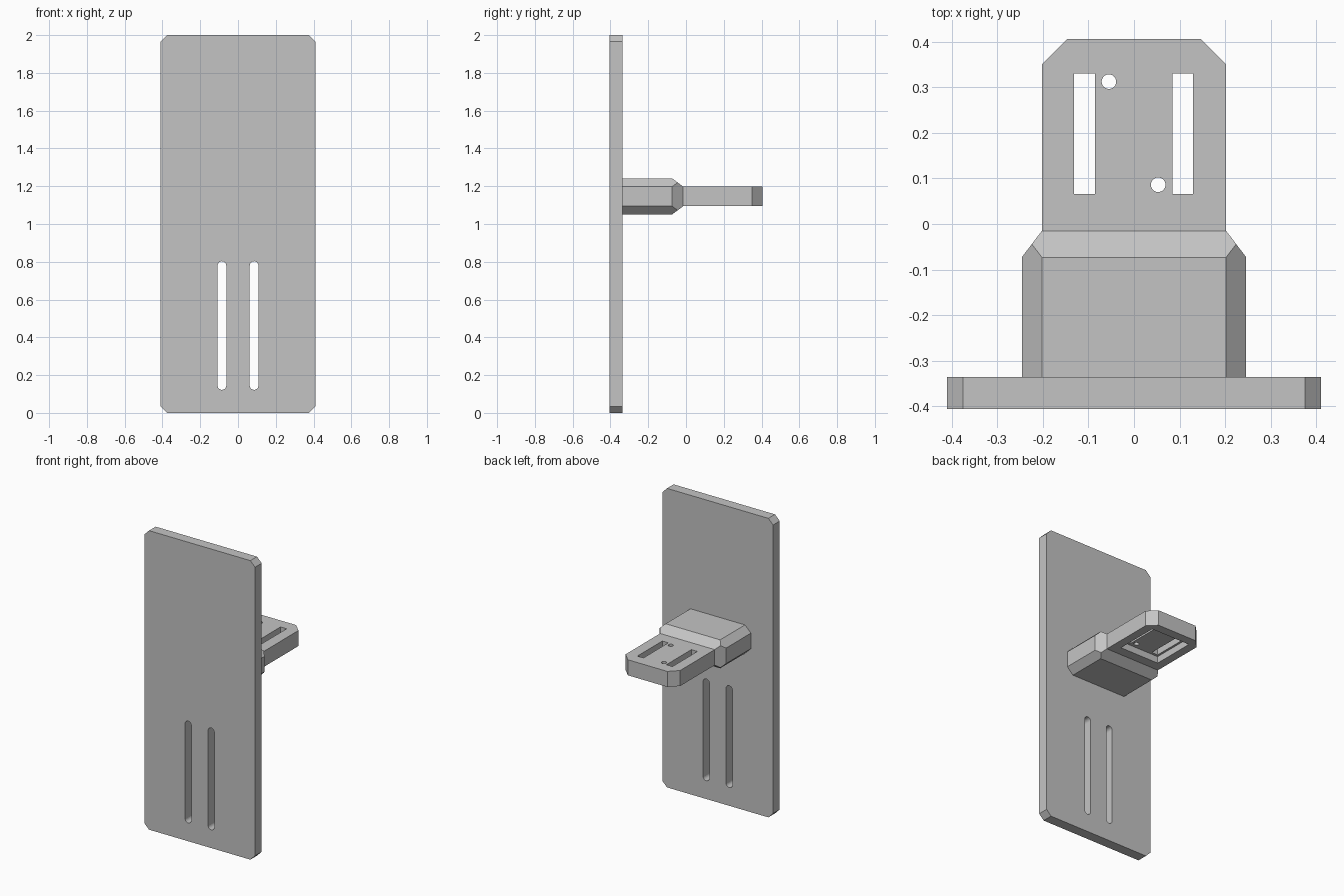
import bpy, bmesh, math

cube = bpy.data.objects.get("Cube")
if cube:
    bpy.data.objects.remove(cube, do_unlink=True)

grey = bpy.data.materials.new("light_grey")
grey.use_nodes = True
COLOUR = (0.55, 0.55, 0.55, 1)
grey.diffuse_color = COLOUR
grey.node_tree.nodes["Principled BSDF"].inputs["Base Color"].default_value = COLOUR


def finish(name, bm):
    bmesh.ops.recalc_face_normals(bm, faces=bm.faces[:])
    mesh = bpy.data.meshes.new(name)
    bm.to_mesh(mesh)
    bm.free()
    mesh.materials.append(grey)
    obj = bpy.data.objects.new(name, mesh)
    bpy.context.collection.objects.link(obj)
    return obj


def prism(name, outline, start, end, axis):
    """Extrude a 2D outline along Y (outline in x, z) or Z (outline in x, y)."""
    bm = bmesh.new()
    place = (lambda u, v, d: (u, d, v)) if axis == "Y" else (lambda u, v, d: (u, v, d))
    rings = [[bm.verts.new(place(u, v, d)) for u, v in outline] for d in (start, end)]
    bm.faces.new(rings[0])
    bm.faces.new(rings[1])
    n = len(outline)
    for i in range(n):
        j = (i + 1) % n
        bm.faces.new((rings[0][i], rings[0][j], rings[1][j], rings[1][i]))
    return finish(name, bm)


def rect(x0, x1, y0, y1):
    return [(x0, y0), (x1, y0), (x1, y1), (x0, y1)]


def slot(x, low, high, r, steps=12):
    """Rounded-end slot; equal low and high centres give a circle."""
    arc = [math.pi * i / steps for i in range(steps + 1)]
    if low == high:
        arc = arc[:-1]
    top = [(x + r * math.cos(a), high + r * math.sin(a)) for a in arc]
    return top + [(x - r * math.cos(a), low - r * math.sin(a)) for a in arc]


def cut(body, outline, start, end, axis):
    cutter = prism("cutter", outline, start, end, axis)
    cutter.hide_render = True
    mod = body.modifiers.new("cut", "BOOLEAN")
    mod.operation = "DIFFERENCE"
    mod.solver = "EXACT"
    mod.object = cutter
    bpy.context.view_layer.update()
    graph = bpy.context.evaluated_depsgraph_get()
    result = bpy.data.meshes.new_from_object(body.evaluated_get(graph))
    body.modifiers.clear()
    body.data = result
    bpy.data.objects.remove(cutter, do_unlink=True)


# Upright plate with clipped corners and two rounded slots
W, C = 0.41, 0.035
plate = prism("back_plate", [
    (-W + C, 0), (W - C, 0), (W, C), (W, 2 - C),
    (W - C, 2), (-W + C, 2), (-W, 2 - C), (-W, C)], -0.405, -0.335, "Y")
for side in (-1, 1):
    cut(plate, slot(side * 0.085, 0.145, 0.78, 0.023), -0.5, -0.2, "Y")

# Chamfered collar: convex hull of an octagonal bar and its bevelled end
MID, IN_X, OUT_X, IN_Z, OUT_Z = 1.146, 0.202, 0.246, 0.052, 0.095
END, SHOULDER = -0.015, -0.073
bm = bmesh.new()
for sx in (-1, 1):
    for sz in (-1, 1):
        for x, y, z in ((IN_X, -0.335, OUT_Z), (OUT_X, -0.335, IN_Z),
                        (IN_X, SHOULDER, OUT_Z), (OUT_X, SHOULDER, IN_Z),
                        (IN_X, END, IN_Z),
                        ((IN_X + OUT_X) / 2, (END + SHOULDER) / 2, (IN_Z + OUT_Z) / 2)):
            bm.verts.new((sx * x, y, MID + sz * z))
bmesh.ops.convex_hull(bm, input=bm.verts[:])
bmesh.ops.dissolve_limit(bm, angle_limit=0.02, verts=bm.verts[:], edges=bm.edges[:])
finish("collar", bm)

# Tongue with clipped tip corners
BOTTOM, TOP, TIP = MID - IN_Z, MID + IN_Z, 0.406
tongue = prism("tongue", [
    (-IN_X, END), (IN_X, END), (IN_X, TIP - 0.056), (IN_X - 0.056, TIP),
    (-IN_X + 0.056, TIP), (-IN_X, TIP - 0.056)], BOTTOM, TOP, "Z")

# Pocket under the tongue, then the through slots and screw holes
cut(tongue, rect(-0.145, 0.145, 0.05, 0.345), BOTTOM - 0.05, BOTTOM + 0.045, "Z")
for x0, x1 in ((-0.131, -0.086), (0.084, 0.129)):
    cut(tongue, rect(x0, x1, 0.066, 0.33), 1, 1.4, "Z")
for x, y in ((-0.055, 0.312), (0.053, 0.086)):
    cut(tongue, slot(x, y, y, 0.016), 1, 1.4, "Z")
